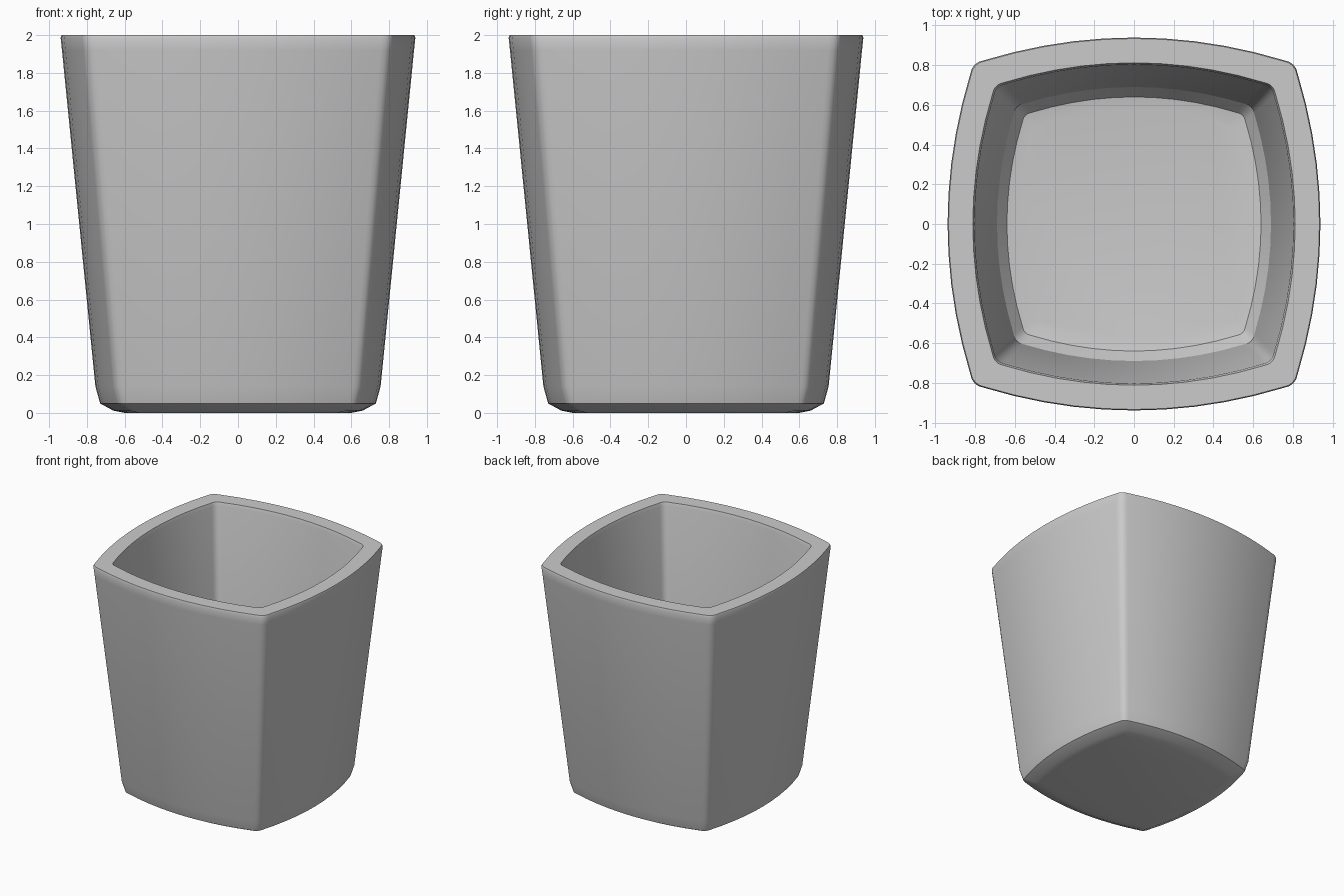
import bpy, bmesh, math

if "Cube" in bpy.data.objects:
    bpy.data.objects.remove(bpy.data.objects["Cube"])


def cross_section():
    # Bulged square with rounded corners, half width 0.94
    side = []
    n = 10
    for i in range(n + 1):
        t = -0.76 + 1.52 * i / n
        side.append((0.94 - 0.2 * t * t, t))
    side += [(0.817, 0.785), (0.803, 0.803), (0.785, 0.817)]
    pts = []
    for q in range(4):
        c, s = round(math.cos(q * math.pi / 2)), round(math.sin(q * math.pi / 2))
        pts += [(c * x - s * y, s * x + c * y) for x, y in side]
    return pts


# Half width and height, from outer base over the rim to the inner floor
PROFILE = [
    (0.60, 0.0), (0.66, 0.012), (0.73, 0.05), (0.755, 0.14),
    (0.932, 1.92), (0.939, 1.985), (0.934, 2.0),
    (0.812, 2.0), (0.803, 1.97), (0.69, 0.20), (0.64, 0.13), (0.58, 0.12),
]

# Cup body
bm = bmesh.new()
section = cross_section()
rings = []
for w, z in PROFILE:
    k = w / 0.94
    rings.append([bm.verts.new((x * k, y * k, z)) for x, y in section])
count = len(section)
for a, b in zip(rings, rings[1:]):
    for i in range(count):
        j = (i + 1) % count
        bm.faces.new((a[i], a[j], b[j], b[i]))

# Base and inner floor
bm.faces.new(rings[0][::-1])
bm.faces.new(rings[-1])
bmesh.ops.recalc_face_normals(bm, faces=bm.faces)

mesh = bpy.data.meshes.new("square_cup")
bm.to_mesh(mesh)
bm.free()
cup = bpy.data.objects.new("square_cup", mesh)
bpy.context.collection.objects.link(cup)
bpy.context.view_layer.objects.active = cup
cup.select_set(True)
bpy.ops.object.shade_smooth_by_angle(angle=math.radians(30))
